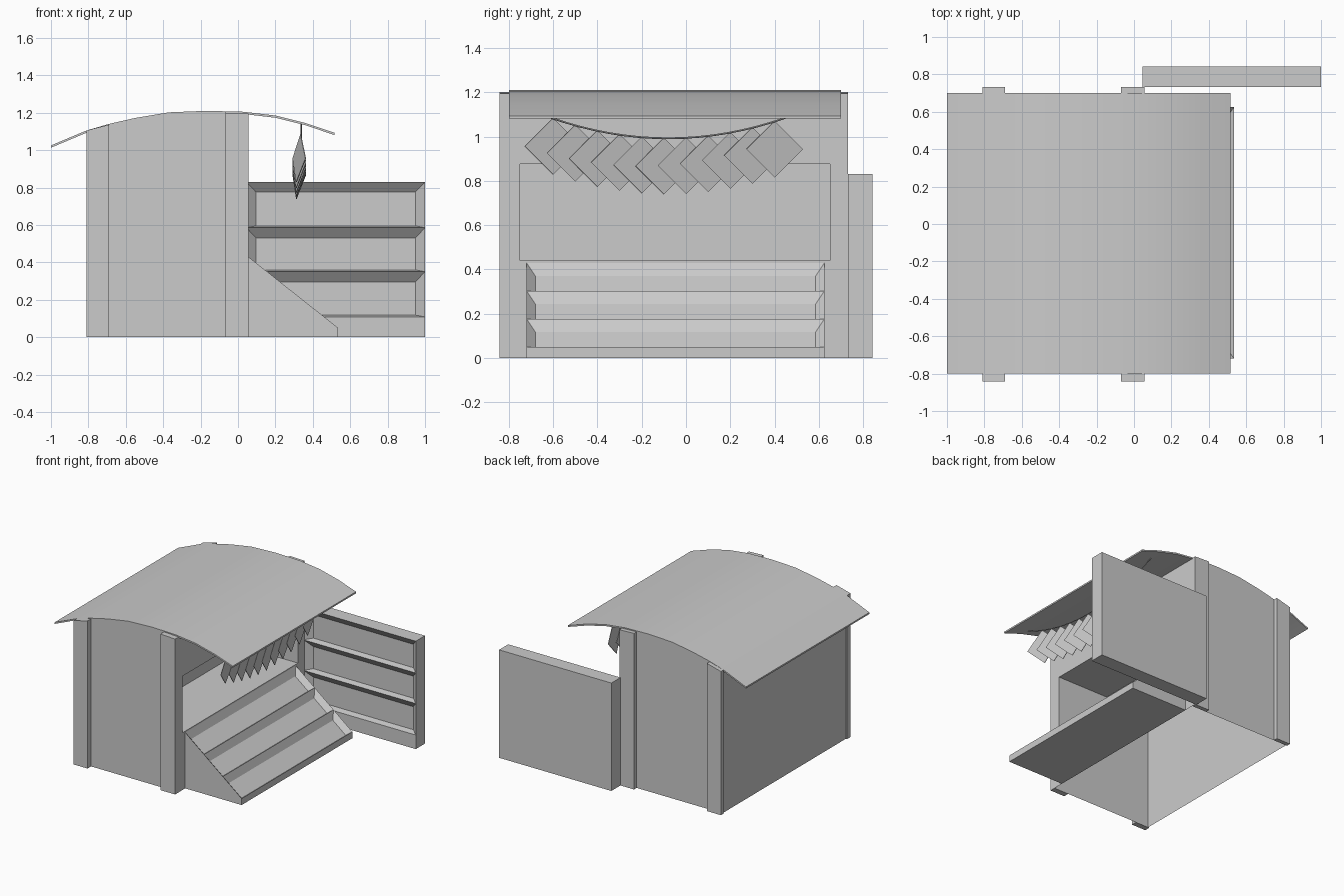
import bpy, bmesh
from mathutils import Vector, Matrix

if "Cube" in bpy.data.objects:
    bpy.data.objects.remove(bpy.data.objects["Cube"])


def make(name, faces, smooth=False):
    """Build an object from a list of polygons (each a list of points)."""
    bm = bmesh.new()
    for f in faces:
        bm.faces.new([bm.verts.new(p) for p in f])
    bmesh.ops.remove_doubles(bm, verts=bm.verts, dist=0.0005)
    bmesh.ops.recalc_face_normals(bm, faces=bm.faces)
    me = bpy.data.meshes.new(name)
    bm.to_mesh(me)
    bm.free()
    ob = bpy.data.objects.new(name, me)
    bpy.context.collection.objects.link(ob)
    if smooth:
        bpy.context.view_layer.objects.active = ob
        ob.select_set(True)
        bpy.ops.object.shade_smooth_by_angle()
        ob.select_set(False)
    return ob


def prism(profile, y0, y1, caps=True):
    """Polygons of an x-z profile extruded along y."""
    a = [(x, y0, z) for x, z in profile]
    b = [(x, y1, z) for x, z in profile]
    n = len(a)
    sides = [[a[i], a[(i + 1) % n], b[(i + 1) % n], b[i]] for i in range(n)]
    return sides + ([a, b] if caps else [])


def ring(outer, inner):
    """Four quads joining two matching rectangles."""
    return [[outer[i], outer[(i + 1) % 4], inner[(i + 1) % 4], inner[i]] for i in range(4)]


def bay(at, u0, u1, s0, s1, du, low, high, depth):
    """A display bay: sloping rim and sunken floor. at(u, s, d) maps to space."""
    outer = [at(u0, s0, 0), at(u1, s0, 0), at(u1, s1, 0), at(u0, s1, 0)]
    a, b, c, d = u0 + du, u1 - du, s0 + low, s1 - high
    inner = [at(a, c, depth), at(b, c, depth), at(b, d, depth), at(a, d, depth)]
    return ring(outer, inner) + [inner]


# Curved roof
arc = [(-1, 1.025), (-.81, 1.105), (-.69, 1.14), (-.55, 1.172), (-.37, 1.202), (-.17, 1.21),
       (.03, 1.205), (.2, 1.185), (.36, 1.145), (.515, 1.093)]
t = 0.012
make("roof", prism(arc + [(x, z - t) for x, z in reversed(arc)], -.8, .7), smooth=True)

# Hollow booth walls, open underneath, with a serving niche in the front
XB, XF, Y0, Y1 = -.8, .055, -.8, .7
top = [(XB, 1.1)] + [(x, z - t / 2) for x, z in arc if XB < x < XF] + [(XF, 1.195)]
outline = [(XB, 0)] + top + [(XF, 0)]
walls = [[(x, y, z) for x, z in outline] for y in (Y0, Y1)]
walls.append([(XB, Y0, 0), (XB, Y1, 0), (XB, Y1, 1.1), (XB, Y0, 1.1)])


def rect(x, y0, y1, z0, z1):
    return [(x, y0, z0), (x, y1, z0), (x, y1, z1), (x, y0, z1)]


hole = rect(XF, -.75, .65, .44, .875)
back = rect(-.38, -.75, .65, .44, .875)
walls += ring(rect(XF, Y0, Y1, 0, 1.195), hole) + ring(hole, back) + [back]
make("booth_walls", walls)

# Corner posts
for side, y0, y1 in (("left", -.843, -.8), ("right", .7, .732)):
    make("rear_post_" + side, prism([(-.81, 0), (-.69, 0), (-.69, 1.136), (-.81, 1.105)], y0, y1))
    make("front_post_" + side, prism([(-.07, 0), (.055, 0), (.055, 1.195), (-.07, 1.2)], y0, y1))

# Sloping display rack with three bays
foot, head = Vector((.535, 0, .05)), Vector((.055, 0, .43))
slope = head - foot
length = slope.length
along = slope.normalized()
inward = Vector((-along.z, 0, along.x))
R0, R1 = -.72, .625


def rack_at(u, s, d):
    return foot + along * s + inward * d + Vector((0, u, 0))


rack = []
for i in range(3):
    rack += bay(rack_at, R0, R1, length * i / 3, length * (i + 1) / 3, .04, .01, .055, .033)
sec = [(.055, .43), (.055, 0), (.535, 0), (.535, .05)]
rack += prism(sec, R0, R1)[:3]
for y in (R0, R1):
    edge = [rack_at(y, length * i / 3, 0) for i in (1, 2)]
    rack.append([(x, y, z) for x, z in sec] + edge)
make("display_rack", rack)

# Opened shutter panel with three shelf bays
D0, D1, F, B, H = .045, 1.0, .732, .843, .83


def panel_at(u, s, d):
    return Vector((u, F + d, s))


levels = [.108, .35, .585, H]
panel = [[(D0, F, 0), (D1, F, 0), (D1, F, levels[0]), (D0, F, levels[0])],
         [(D0, B, 0), (D1, B, 0), (D1, B, H), (D0, B, H)],
         [(D0, F, 0), (D1, F, 0), (D1, B, 0), (D0, B, 0)],
         [(D0, F, H), (D1, F, H), (D1, B, H), (D0, B, H)]]
for x in (D0, D1):
    panel.append([(x, F, 0), (x, B, 0), (x, B, H)] + [(x, F, z) for z in reversed(levels)])
for s0, s1 in zip(levels, levels[1:]):
    panel += bay(panel_at, D0, D1, s0, s1, .052, .01, .055, .045)
make("shutter_panel", panel)


# Bunting cord hanging under the roof edge
def sag(y):
    return .992 + .33 * (y + .08) ** 2


SX = .338
cu = bpy.data.curves.new("bunting_cord", 'CURVE')
cu.dimensions = '3D'
cu.bevel_depth = .004
cu.bevel_resolution = 0
sp = cu.splines.new('POLY')
N = 20
sp.points.add(N)
for i in range(N + 1):
    y = -.75 + 1.34 * i / N
    sp.points[i].co = (SX, y, sag(y), 1)
bpy.context.collection.objects.link(bpy.data.objects.new("bunting_cord", cu))

# Overlapping diamond flags, each turned slightly about its vertical
R = .128
flags = []
for i in range(11):
    y = -.6 + .1 * i
    z = sag(y) - .125
    flags.append([(SX - .003, y, z + R), (SX + .024, y - R, z),
                  (SX - .026, y, z - R), (SX - .045, y + R, z)])
ob = make("bunting_flags", flags)
mod = ob.modifiers.new("thickness", 'SOLIDIFY')
mod.thickness = .004
mod.offset = 0
